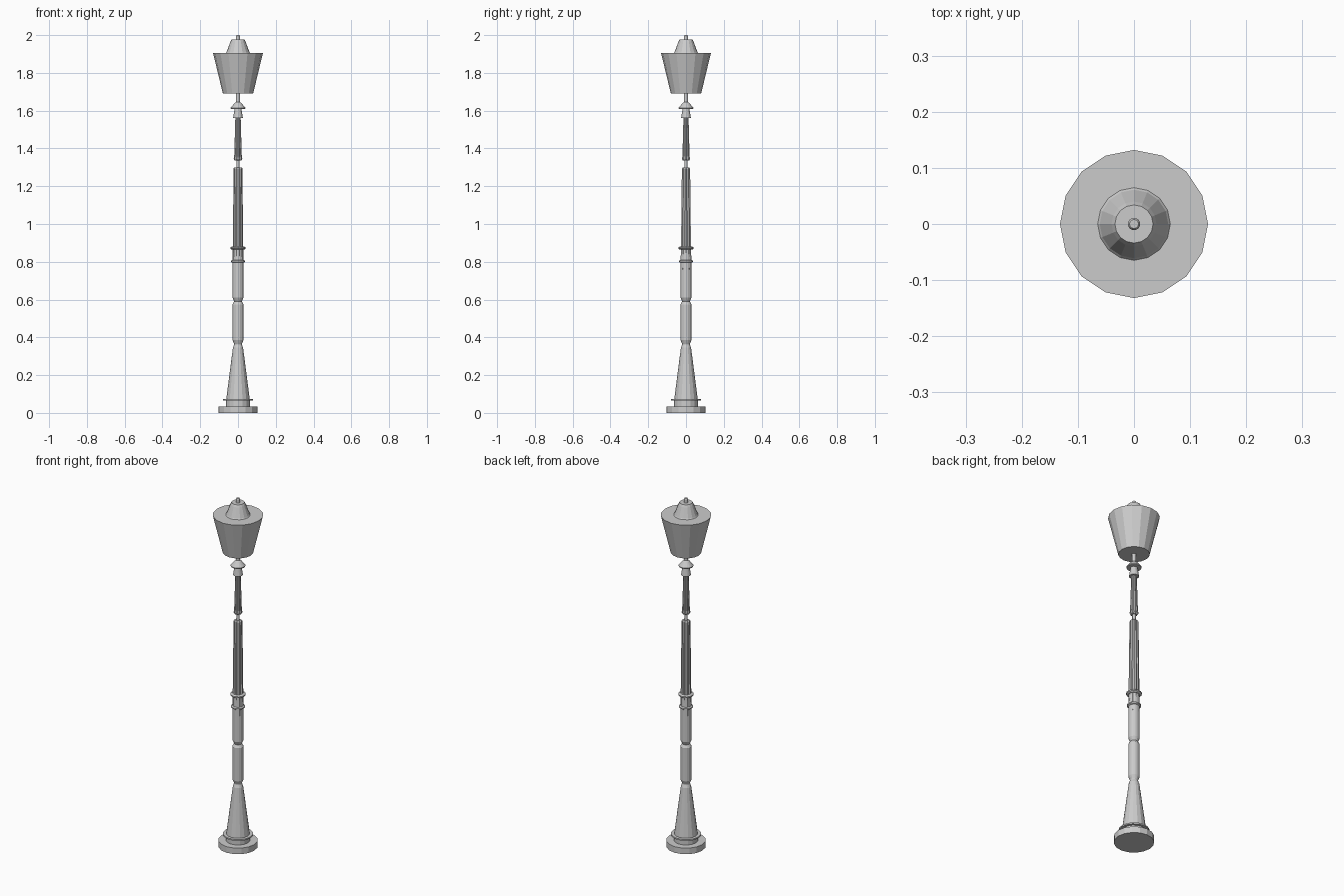
import bpy, bmesh
from math import cos, sin, pi


def lathe(name, profile, sides=16, flute=1.0):
    """Closed, capped turning of (radius, z) points; flute < 1 pulls in every other corner."""
    bm = bmesh.new()
    rings = []
    for r, z in profile:
        ring = []
        for i in range(sides):
            a = 2 * pi * i / sides
            k = r * (flute if i % 2 else 1.0)
            ring.append(bm.verts.new((k * cos(a), k * sin(a), z)))
        rings.append(ring)
    for lo, hi in zip(rings, rings[1:]):
        for i in range(sides):
            j = (i + 1) % sides
            bm.faces.new((lo[i], lo[j], hi[j], hi[i]))
    bm.faces.new(rings[0][::-1])
    bm.faces.new(rings[-1])
    mesh = bpy.data.meshes.new(name)
    bm.to_mesh(mesh)
    bm.free()
    obj = bpy.data.objects.new(name, mesh)
    bpy.context.collection.objects.link(obj)
    return obj


# Stepped foot with thin collar and tapered pedestal
lathe("foot", [(0.103, 0), (0.103, 0.035), (0.064, 0.035), (0.064, 0.065),
               (0.079, 0.065), (0.079, 0.073), (0.062, 0.073), (0.027, 0.345),
               (0.021, 0.36), (0.021, 0.37)])

# Lower post: two turned sections separated by a narrow neck
lathe("lower_post", [(0.021, 0.365), (0.029, 0.385), (0.029, 0.575), (0.02, 0.59),
                     (0.029, 0.61), (0.029, 0.80), (0.026, 0.88)])

# Pair of collars
for name, r, z in (("lower_collar", 0.036, 0.795), ("upper_collar", 0.04, 0.865)):
    lathe(name, [(r - 0.006, z), (r, z + 0.004), (r, z + 0.011), (r - 0.006, z + 0.015)])

# Fluted shafts joined by a thin rod
lathe("main_shaft", [(0.029, 0.76), (0.023, 1.295), (0.019, 1.30)], 20, 0.84)
lathe("joining_rod", [(0.009, 1.29), (0.009, 1.36)])
lathe("upper_shaft", [(0.018, 1.335), (0.023, 1.345), (0.020, 1.36), (0.014, 1.57)], 20, 0.84)

# Capital below the lamp, with its stem
lathe("capital", [(0.026, 1.56), (0.018, 1.61), (0.038, 1.61), (0.039, 1.615),
                  (0.018, 1.64), (0.011, 1.645), (0.011, 1.70)])

# Lantern, crown and finial
lathe("lantern", [(0.080, 1.69), (0.132, 1.905)])
lathe("crown", [(0.067, 1.902), (0.061, 1.91), (0.040, 1.965), (0.034, 1.977)])
lathe("finial", [(0.011, 1.97), (0.011, 1.995), (0.008, 2.0)])
